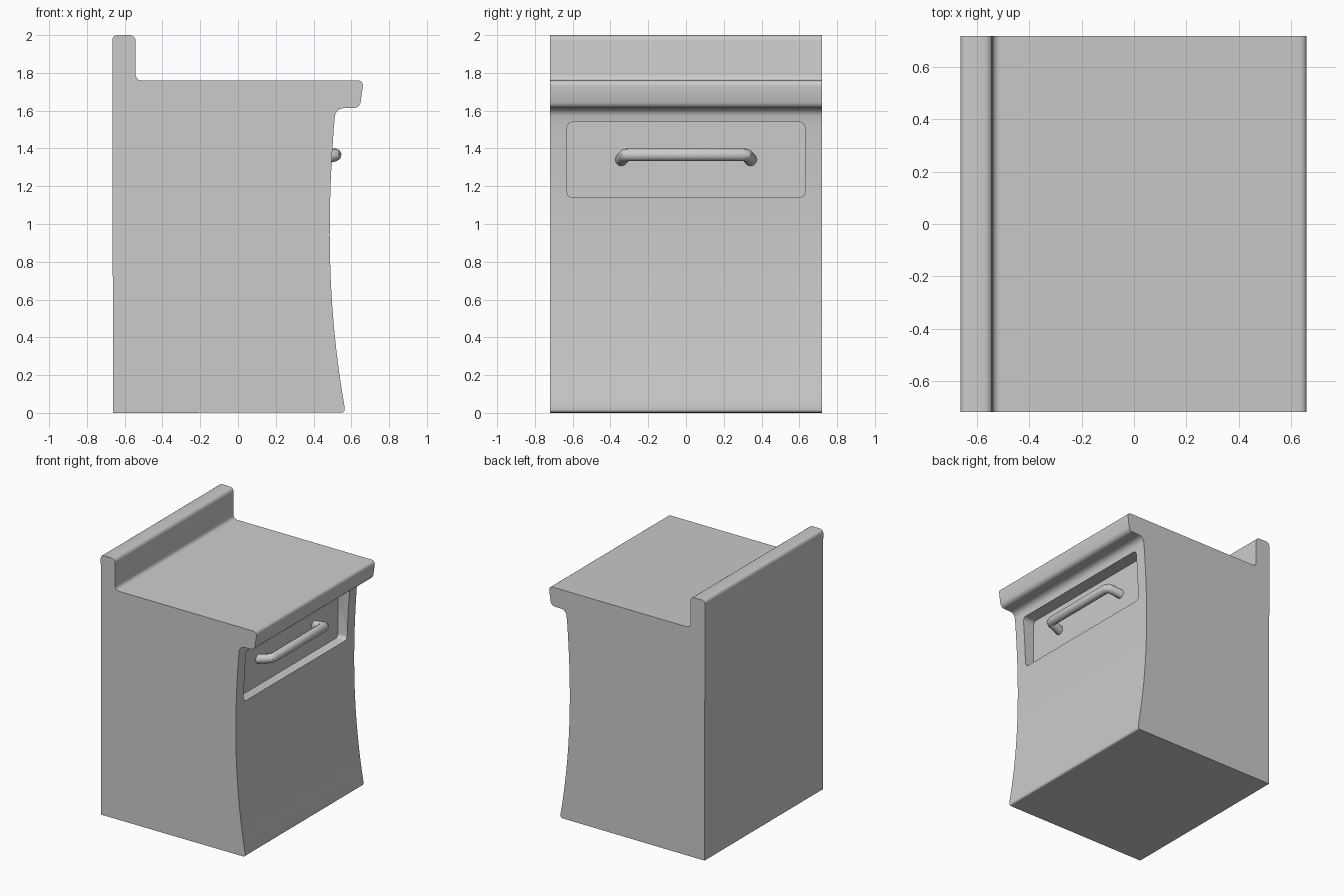
import bpy, bmesh, math
from mathutils import Vector
from mathutils.geometry import interpolate_bezier

if "Cube" in bpy.data.objects:
    bpy.data.objects.remove(bpy.data.objects["Cube"])

HALF_WIDTH = 0.72

grey = bpy.data.materials.new("light_grey")
grey.use_nodes = True
colour = (0.6, 0.6, 0.6, 1)
grey.diffuse_color = colour
grey.node_tree.nodes["Principled BSDF"].inputs["Base Color"].default_value = colour


def rounded(corners, steps=5):
    """Outline from (a, b, radius) corners; radius 0 keeps the point."""
    out = []
    for i, (a, b, r) in enumerate(corners):
        p = Vector((a, b))
        if r == 0:
            out.append(p)
            continue
        q, s = corners[i - 1], corners[(i + 1) % len(corners)]
        start = p + (Vector(q[:2]) - p).normalized() * r
        end = p + (Vector(s[:2]) - p).normalized() * r
        k = 0.55
        out += interpolate_bezier(start, start.lerp(p, k), end.lerp(p, k), end, steps)
    return [Vector((p[0], p[1])) for p in out]


def extrude(name, outline, place, offset):
    """Prism from a 2D outline, placed in space and pushed along offset."""
    bm = bmesh.new()
    face = bm.faces.new([bm.verts.new(place(p)) for p in outline])
    new = bmesh.ops.extrude_face_region(bm, geom=[face])["geom"]
    bmesh.ops.translate(bm, vec=offset,
                        verts=[v for v in new if isinstance(v, bmesh.types.BMVert)])
    bmesh.ops.recalc_face_normals(bm, faces=bm.faces)
    mesh = bpy.data.meshes.new(name)
    bm.to_mesh(mesh)
    bm.free()
    obj = bpy.data.objects.new(name, mesh)
    mesh.materials.append(grey)
    bpy.context.collection.objects.link(obj)
    return obj


def activate(obj):
    bpy.ops.object.select_all(action="DESELECT")
    obj.select_set(True)
    bpy.context.view_layer.objects.active = obj


# Cabinet: upstand, worktop with overhanging lip, bowed front
bow = interpolate_bezier(Vector((0.512, 1.57)), Vector((0.475, 1.1)),
                         Vector((0.465, 0.6)), Vector((0.563, 0.04)), 24)
corners = [(-0.662, 0, 0), (-0.665, 2, 0.025), (-0.542, 2, 0.03),
           (-0.542, 1.76, 0.03), (0.665, 1.76, 0.03), (0.645, 1.615, 0.03),
           (0.517, 1.612, 0.04)]
corners += [(p.x, p.y, 0) for p in bow[1:]] + [(0.564, 0.002, 0.015)]
cabinet = extrude("cabinet", rounded(corners),
                  lambda p: (p.x, -HALF_WIDTH, p.y), (0, 2 * HALF_WIDTH, 0))

# Sunken drawer panel
panel = [(-0.63, 1.14, 0.03), (0.63, 1.14, 0.03), (0.63, 1.54, 0.03), (-0.63, 1.54, 0.03)]
cutter = extrude("recess_cutter", rounded(panel),
                 lambda p: (0.412, p.x, p.y), (0.3, 0, 0))
cutter.hide_render = True
cut = cabinet.modifiers.new("recess", "BOOLEAN")
cut.operation = "DIFFERENCE"
cut.solver = "EXACT"
cut.object = cutter
activate(cabinet)
bpy.ops.object.modifier_apply(modifier=cut.name)
bpy.data.objects.remove(cutter)
bpy.ops.object.shade_smooth_by_angle(angle=math.radians(30))

# Bar handle with legs that splay slightly outward and down
curve = bpy.data.curves.new("handle", "CURVE")
curve.dimensions = "3D"
curve.bevel_depth = 0.034
curve.bevel_resolution = 4
curve.use_fill_caps = True
half = [(0.405, 0.342, 1.34), (0.49, 0.326, 1.36), (0.509, 0.318, 1.365), (0.514, 0.3, 1.366)]
path = [(x, -y, z) for x, y, z in half] + half[::-1]
spline = curve.splines.new("POLY")
spline.points.add(len(path) - 1)
for point, co in zip(spline.points, path):
    point.co = (*co, 1)
handle = bpy.data.objects.new("handle", curve)
curve.materials.append(grey)
bpy.context.collection.objects.link(handle)
activate(handle)
bpy.ops.object.convert(target="MESH")
bpy.ops.object.shade_smooth_by_angle(angle=math.radians(40))
